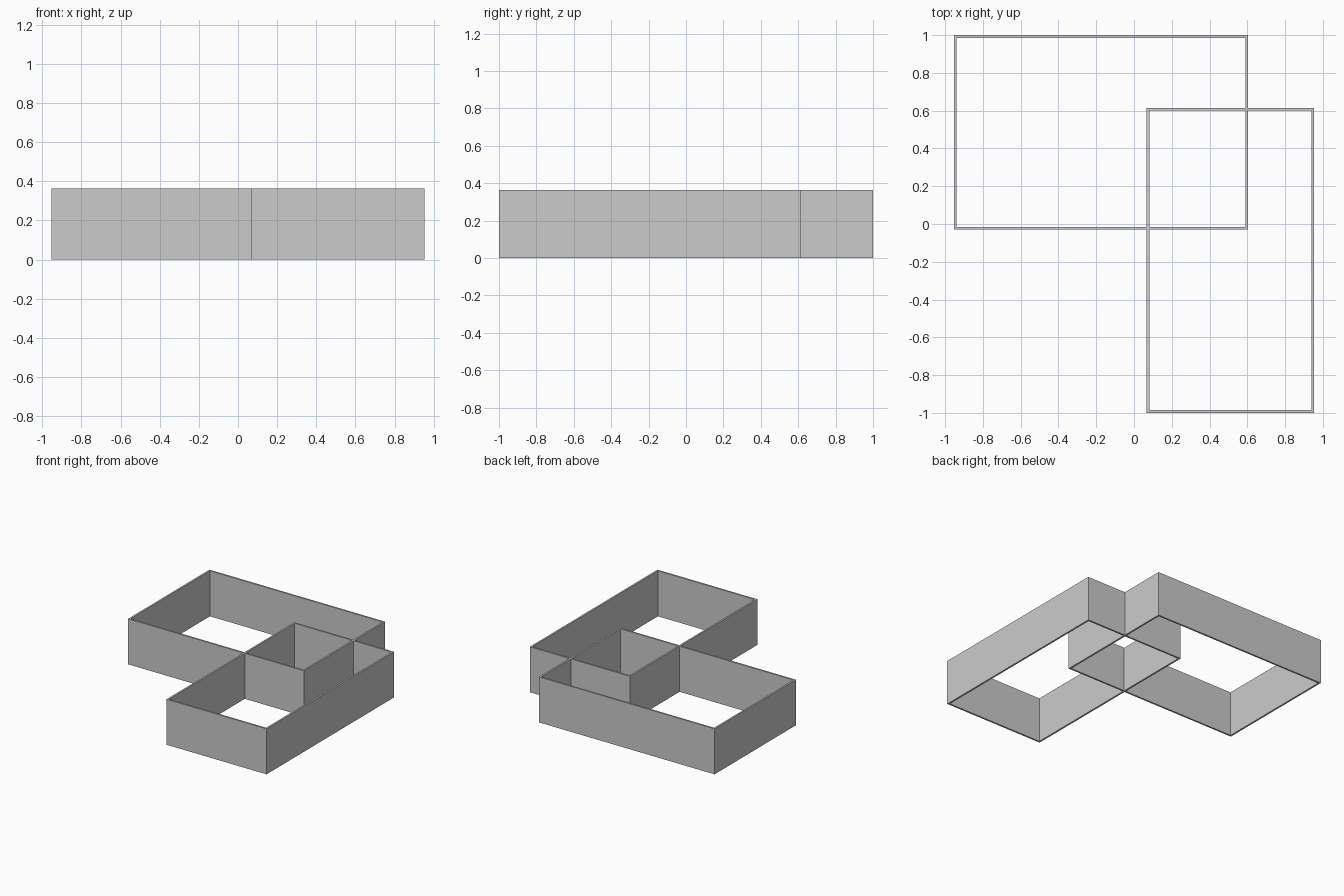
import bpy
import bmesh

if "Cube" in bpy.data.objects:
    bpy.data.objects.remove(bpy.data.objects["Cube"])

HEIGHT = 0.364
WALL = 0.014


def wall_frame(name, x0, x1, y0, y1):
    """Open rectangular ring of thin walls standing on z = 0."""
    bm = bmesh.new()
    t = WALL

    def ring(d, z):
        return [bm.verts.new((x, y, z)) for x, y in (
            (x0 + d, y0 + d), (x1 - d, y0 + d), (x1 - d, y1 - d), (x0 + d, y1 - d))]

    # Outer and inner loops, joined around the wall's cross-section
    loops = [ring(0, 0), ring(0, HEIGHT), ring(t, HEIGHT), ring(t, 0)]
    for k in range(4):
        a, b = loops[k], loops[(k + 1) % 4]
        for i in range(4):
            j = (i + 1) % 4
            bm.faces.new((a[i], a[j], b[j], b[i]))
    bmesh.ops.recalc_face_normals(bm, faces=bm.faces)

    mesh = bpy.data.meshes.new(name)
    bm.to_mesh(mesh)
    bm.free()
    obj = bpy.data.objects.new(name, mesh)
    bpy.context.collection.objects.link(obj)
    return obj


# Wide frame at the back left, long frame at the front right
wall_frame("back_frame", -0.953, 0.603, -0.029, 1.0)
wall_frame("front_frame", 0.067, 0.953, -1.0, 0.614)
